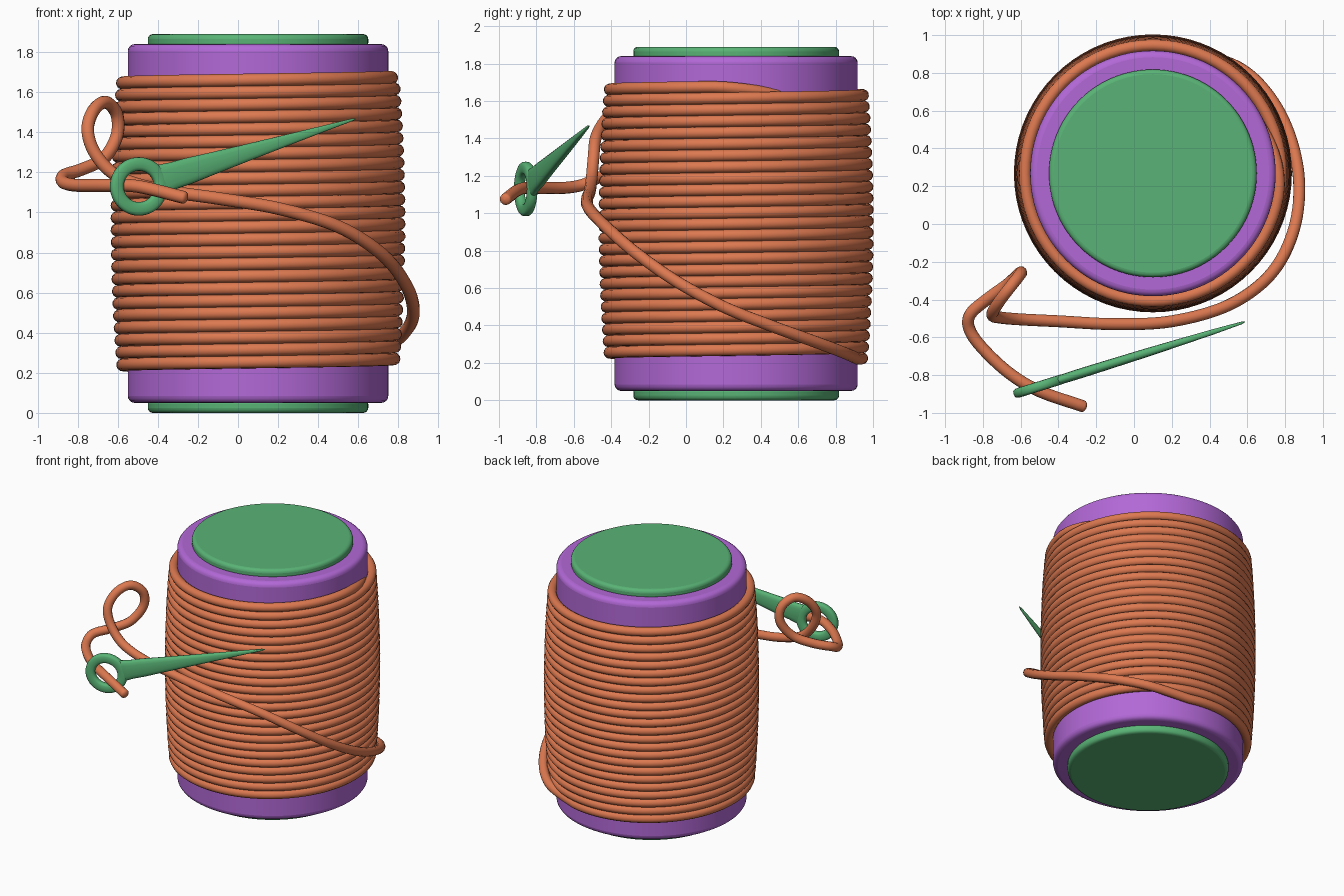
import bpy, bmesh
from math import sin, cos, pi, radians, atan2, sqrt
from mathutils import Vector

if "Cube" in bpy.data.objects:
    bpy.data.objects.remove(bpy.data.objects["Cube"])

CX, CY = 0.10, 0.268          # spool axis


def material(name, rgb):
    m = bpy.data.materials.new(name)
    m.diffuse_color = (*rgb, 1)
    m.use_nodes = True
    m.node_tree.nodes["Principled BSDF"].inputs["Base Color"].default_value = m.diffuse_color
    return m


ORANGE = material("orange", (0.72, 0.19, 0.08))
PURPLE = material("purple", (0.45, 0.14, 0.68))
GREEN = material("green", (0.10, 0.45, 0.18))


def disc(name, radius, z0, z1, bevel, mat):
    bpy.ops.mesh.primitive_cylinder_add(vertices=96, radius=radius, depth=z1 - z0,
                                        location=(CX, CY, (z0 + z1) / 2))
    ob = bpy.context.object
    ob.name = name
    ob.data.materials.append(mat)
    mod = ob.modifiers.new("bevel", 'BEVEL')
    mod.width, mod.segments, mod.limit_method = bevel, 4, 'ANGLE'
    bpy.ops.object.shade_smooth_by_angle(angle=radians(40))
    return ob


def catmull(pts, steps):
    out = []
    for i in range(1, len(pts) - 2):
        p0, p1, p2, p3 = pts[i - 1:i + 3]
        for k in range(steps):
            t = k / steps
            out.append(0.5 * (2 * p1 + (p2 - p0) * t + (2 * p0 - 5 * p1 + 4 * p2 - p3) * t * t
                              + (3 * p1 - p0 - 3 * p2 + p3) * t ** 3))
    return out + [pts[-2]]


# Spool body and end caps
disc("spool_core", 0.65, 0.05, 1.84, 0.035, PURPLE)
disc("bottom_cap", 0.55, 0.0, 0.07, 0.025, GREEN)
disc("top_cap", 0.55, 1.82, 1.89, 0.025, GREEN)

# Wound thread: bulging helix whose last bit tucks in under itself
TURNS, R = 23, 0.032
PITCH = (1.677 - 0.270) / TURNS
A0, A1 = 75, 360 * (TURNS + 1) + 42


def coil(a):
    z = 0.270 + (a - 360) / 360 * PITCH
    r = 0.673 + 0.031 * max(0, sin(pi * (z - 0.22) / 1.46)) ** 0.8
    tuck = max(0, (a - (A1 - 55)) / 55)
    tuck = tuck * tuck * (3 - 2 * tuck)
    r -= 0.07 * tuck
    z -= 0.07 * tuck
    return Vector((CX + r * cos(radians(a)), CY + r * sin(radians(a)), z))


helix = [coil(A0 + i * 5) for i in range(int((A1 - A0) / 5) + 1)]

# Loose tail: free end, through the needle eye, around the loop, back to the spool
tail = [Vector(p) for p in [
    (-0.27, -0.965, 1.075), (-0.50, -0.885, 1.13), (-0.66, -0.79, 1.135),
    (-0.80, -0.66, 1.135), (-0.87, -0.56, 1.15), (-0.868, -0.48, 1.185),
    (-0.78, -0.40, 1.215), (-0.67, -0.32, 1.27), (-0.605, -0.26, 1.38),
    (-0.605, -0.27, 1.49), (-0.66, -0.34, 1.55), (-0.72, -0.42, 1.51),
    (-0.75, -0.48, 1.41), (-0.71, -0.495, 1.29), (-0.60, -0.505, 1.18),
    (-0.40, -0.515, 1.115), (-0.10, -0.53, 1.07), (0.20, -0.515, 1.02),
    (0.50, -0.43, 0.93), (0.72, -0.27, 0.79), (0.84, -0.05, 0.635),
    (0.875, 0.20, 0.50), (0.83, 0.45, 0.40), (0.72, 0.67, 0.32), (0.55, 0.83, 0.26)]]
start = [2 * tail[0] - tail[1]]
path = catmull(start + tail + [helix[0], helix[1]], 8)[:-1] + helix

# Rounded free tip
d = (path[0] - path[1]).normalized()
tip = [(path[0] + d * R * 0.6 * sin(radians(t)), max(0.05, cos(radians(t)))) for t in (90, 65, 40, 20)]
pts = tip + [(p, 1) for p in path]

cu = bpy.data.curves.new("thread", 'CURVE')
cu.dimensions = '3D'
cu.bevel_depth, cu.bevel_resolution, cu.use_fill_caps = R, 4, True
sp = cu.splines.new('POLY')
sp.points.add(len(pts) - 1)
for q, (p, r) in zip(sp.points, pts):
    q.co, q.radius = (*p, 1), r
sp.use_smooth = True
cu.materials.append(ORANGE)
bpy.context.collection.objects.link(bpy.data.objects.new("thread", cu))


# Needle: eye ring and flattened tapering blade, in a vertical plane turned by YAW
def loft(bm, rings, closed):
    vs = [[bm.verts.new(p) for p in ring] for ring in rings]
    n = len(vs[0])
    for i in range(len(vs) if closed else len(vs) - 1):
        a, b = vs[i], vs[(i + 1) % len(vs)]
        for j in range(n):
            bm.faces.new((a[j], a[(j + 1) % n], b[(j + 1) % n], b[j]))
    if not closed:
        bm.faces.new(vs[0])
        bm.faces.new(vs[-1])


def section(n, a, b):
    # rounded-rectangle-like superellipse
    out = []
    for j in range(n):
        c, s = cos(2 * pi * j / n), sin(2 * pi * j / n)
        out.append((a * abs(c) ** 0.7 * (1 if c >= 0 else -1),
                    b * abs(s) ** 0.7 * (1 if s >= 0 else -1)))
    return out


bm = bmesh.new()
ring = []
for i in range(48):
    t = 2 * pi * i / 48
    ring.append([((0.115 + o) * cos(t), h, (0.112 + o) * sin(t)) for o, h in section(16, 0.034, 0.026)])
loft(bm, ring, True)
# blade stations: distance from eye, half height, half thickness
L = sqrt((1.08 / 0.953) ** 2 + 0.338 ** 2)
SL = atan2(0.338, 1.08 / 0.953)
blade = []
for s, h, t in [(0.095, 0.085, 0.02), (0.13, 0.075, 0.025), (0.19, 0.068, 0.026), (0.27, 0.066, 0.026),
                (0.40, 0.056, 0.025), (0.60, 0.042, 0.023), (0.80, 0.029, 0.019), (1.0, 0.016, 0.014),
                (L - 0.02, 0.007, 0.007), (L, 0.002, 0.002)]:
    blade.append([(s * cos(SL) - o * sin(SL), w, s * sin(SL) + o * cos(SL)) for o, w in section(16, h, t)])
loft(bm, blade, False)
bmesh.ops.recalc_face_normals(bm, faces=bm.faces)
me = bpy.data.meshes.new("needle")
bm.to_mesh(me)
bm.free()
me.materials.append(GREEN)
needle = bpy.data.objects.new("needle", me)
bpy.context.collection.objects.link(needle)
needle.location = (-0.495, -0.857, 1.13)
needle.rotation_euler.z = atan2(0.338, 1.08)
bpy.ops.object.select_all(action='DESELECT')
needle.select_set(True)
bpy.context.view_layer.objects.active = needle
bpy.ops.object.shade_smooth_by_angle(angle=radians(45))
